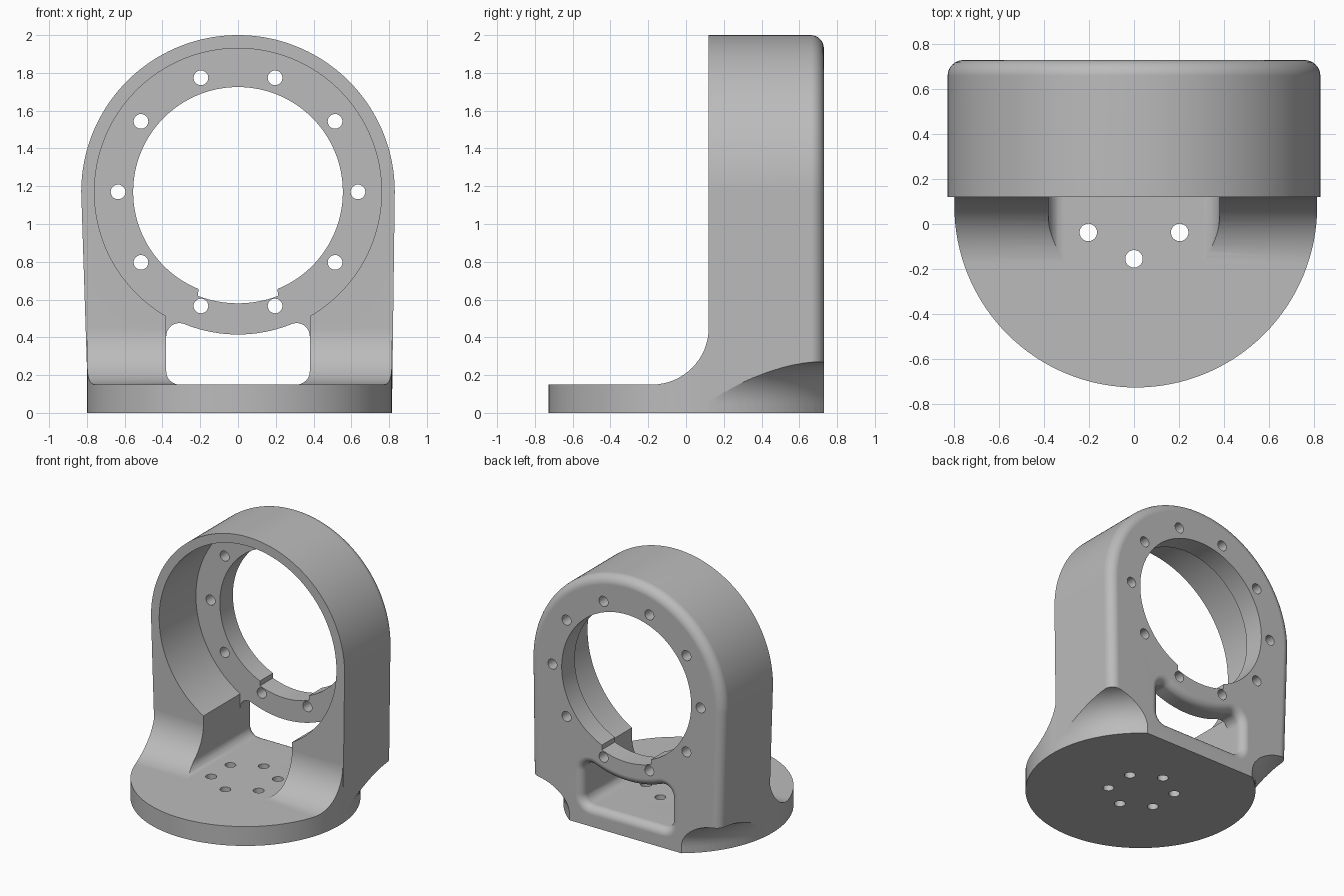
import bpy, bmesh
from math import sin, cos, pi, radians, sqrt, atan2

cube = bpy.data.objects.get("Cube")
if cube:
    bpy.data.objects.remove(cube)

AXIS_Z = 1.17            # height of the bore axis
FRONT, FLANGE, BACK = 0.12, 0.57, 0.73
DISC_X, DISC_Y, DISC_R = 0.008, 0.08, 0.808
ROUND = 0.07             # fillet radius

grey = bpy.data.materials.new("plain_grey")
grey.use_nodes = True
colour = (0.5, 0.5, 0.5, 1)
grey.diffuse_color = colour
grey.node_tree.nodes["Principled BSDF"].inputs["Base Color"].default_value = colour


def arc(cx, cy, r, a0, a1, n):
    """Points on an arc, angles in degrees."""
    angles = [radians(a0 + (a1 - a0) * i / n) for i in range(n + 1)]
    return [(cx + r * cos(a), cy + r * sin(a)) for a in angles]


def loft(name, rings, closed=False):
    """Skin a row of matching rings; cap the ends unless the row is closed."""
    bm = bmesh.new()
    rows = [[bm.verts.new(p) for p in ring] for ring in rings]
    pairs = list(zip(rows, rows[1:])) + ([(rows[-1], rows[0])] if closed else [])
    for a, b in pairs:
        for i in range(len(a)):
            j = (i + 1) % len(a)
            bm.faces.new((a[i], a[j], b[j], b[i]))
    if not closed:
        bm.faces.new(rows[0])
        bm.faces.new(rows[-1])
    bmesh.ops.recalc_face_normals(bm, faces=bm.faces)
    mesh = bpy.data.meshes.new(name)
    bm.to_mesh(mesh)
    bm.free()
    mesh.materials.append(grey)
    obj = bpy.data.objects.new(name, mesh)
    bpy.context.collection.objects.link(obj)
    return obj


def along_y(name, profile, y0, y1):
    return loft(name, [[(x, y, z) for x, z in profile] for y in (y0, y1)])


def along_z(name, profile, z0, z1):
    return loft(name, [[(x, y, z) for x, y in profile] for z in (z0, z1)])


def circle(cx, cy, r, n):
    return arc(cx, cy, r, 0, 360, n)[:-1]


def combine(target, tool, operation):
    """Apply a boolean and drop the tool."""
    mod = target.modifiers.new("boolean", 'BOOLEAN')
    mod.operation, mod.object, mod.solver = operation, tool, 'EXACT'
    bpy.context.view_layer.objects.active = target
    bpy.ops.object.modifier_apply(modifier=mod.name)
    bpy.data.objects.remove(tool)


# Housing: arched outline with a rounded back edge
def housing_outline(d):
    return [(-0.792 + d, 0), *arc(0, AXIS_Z, 0.83 - d, 180, 0, 96), (0.815 - d, 0)]


steps = [(FRONT, 0)] + [(BACK - ROUND + ROUND * sin(a), ROUND * (1 - cos(a)))
                        for a in (pi / 2 * i / 8 for i in range(9))]
housing = loft("bearing_housing",
               [[(x, y, z) for x, z in housing_outline(d)] for y, d in steps])

# Lower back corners blend concavely into the round foot
section = [(DISC_R, -0.1), *arc(DISC_R + 0.22, 0.05, 0.22, 180, 90, 12), (1.5, 0.27), (1.5, -0.1)]
spin = [radians(3 * i) for i in range(120)]
corner_cutter = loft("corner_cutter", [[(DISC_X + r * cos(a), DISC_Y + r * sin(a), z)
                                        for r, z in section] for a in spin], closed=True)
combine(housing, corner_cutter, 'DIFFERENCE')

# Round foot with a concave sweep up to the housing front
foot = along_z("round_foot", circle(DISC_X, DISC_Y, DISC_R, 128), 0, 0.6)
sweep = [(-1, -0.1), (-1, 0.15), *arc(-0.18, 0.45, 0.3, -90, 0, 16),
         (0.2, 0.45), (0.2, 0.12), (BACK, 0.12), (BACK, -0.1)]
sweep_block = loft("sweep_block", [[(x, y, z) for y, z in sweep] for x in (-1, 1)])
combine(foot, sweep_block, 'INTERSECT')
combine(housing, foot, 'UNION')

# Front cavity and the slot beneath it
combine(housing, along_y("cavity_cutter", circle(0, AXIS_Z, 0.76, 128), -0.5, FLANGE), 'DIFFERENCE')
slot = [*arc(-0.31, 0.15 + ROUND, ROUND, 180, 270, 8),
        *arc(0.31, 0.15 + ROUND, ROUND, 270, 360, 8), (0.38, 0.8), (-0.38, 0.8)]
combine(housing, along_y("slot_cutter", slot, -0.5, FLANGE), 'DIFFERENCE')


# Back window, flaring outward where its rim is rounded
def window_outline(d):
    r, big = ROUND + d, 0.755
    rise = sqrt((big + ROUND) ** 2 - 0.31 ** 2)
    tilt = atan2(rise, -0.31) * 180 / pi
    top = AXIS_Z - rise
    return [*arc(-0.31, 0.15 + ROUND, r, 180, 270, 8),
            *arc(0.31, 0.15 + ROUND, r, 270, 360, 8),
            *arc(0.31, top, r, 0, tilt, 10),
            *arc(0, AXIS_Z, big - d, tilt - 180, -tilt, 24)[1:-1],
            *arc(-0.31, top, r, 180 - tilt, 180, 10)]


rim = 0.06
flare = [(FLANGE - 0.1, 0)] + [(BACK - rim + rim * sin(a), rim * (1 - cos(a)))
                               for a in (pi / 2 * i / 8 for i in range(9))] + [(BACK + 0.1, rim)]
window = loft("window_cutter", [[(x, y, z) for x, z in window_outline(d)] for y, d in flare])
combine(housing, window, 'DIFFERENCE')

# Flange bore with a shallow notch at the bottom
combine(housing, along_y("bore_cutter", circle(0, AXIS_Z, 0.555, 128), 0.3, 1), 'DIFFERENCE')
half = 20.9
notch = [*arc(0, AXIS_Z, 0.59, -90 - half, -90 + half, 16), (0.21, 0.9), (-0.21, 0.9)]
combine(housing, along_y("notch_cutter", notch, 0.3, 1), 'DIFFERENCE')

# Bolt holes in the flange and in the foot
for x, z in circle(0, AXIS_Z, 0.635, 10):
    combine(housing, along_y("bolt_cutter", circle(x, z, 0.039, 24), 0.5, 1), 'DIFFERENCE')
for x, y in arc(0, DISC_Y, 0.235, 30, 330, 5):
    combine(housing, along_z("foot_bolt_cutter", circle(x, y, 0.039, 24), -0.1, 0.3), 'DIFFERENCE')

# Smooth curves, crisp edges
bpy.ops.object.select_all(action='DESELECT')
housing.select_set(True)
bpy.context.view_layer.objects.active = housing
bpy.ops.object.shade_smooth_by_angle(angle=radians(30))
weighted = housing.modifiers.new("weighted_normals", 'WEIGHTED_NORMAL')
weighted.keep_sharp = True
